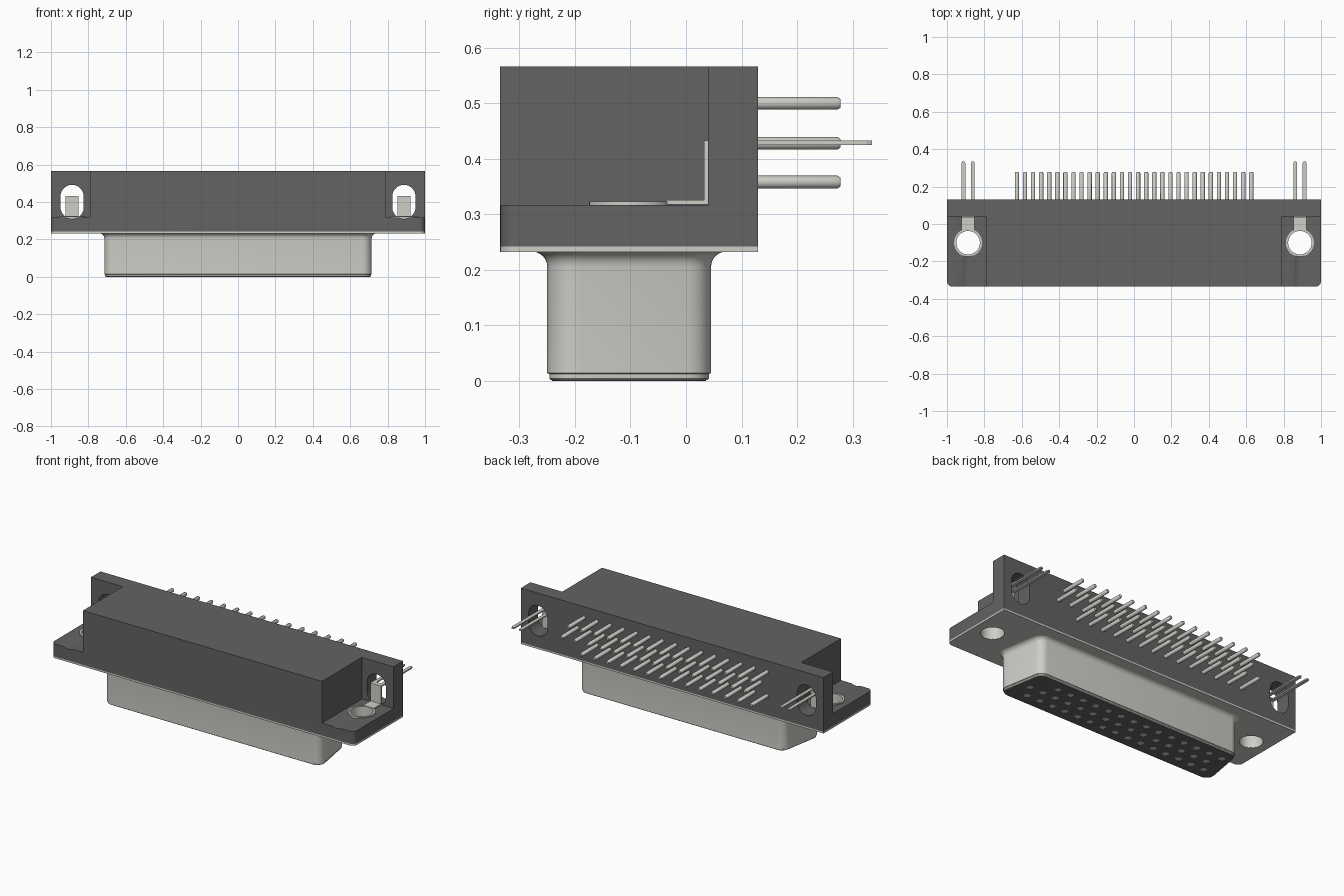
import bpy, bmesh
from math import sin, cos, pi, radians

if "Cube" in bpy.data.objects:
    bpy.data.objects.remove(bpy.data.objects["Cube"])

def material(name, c):
    m = bpy.data.materials.new(name)
    m.diffuse_color = (*c, 1)
    m.use_nodes = True
    m.node_tree.nodes["Principled BSDF"].inputs["Base Color"].default_value = m.diffuse_color
    return m

PLASTIC = material("dark_plastic", (0.125, 0.125, 0.125))
METAL = material("metal", (0.62, 0.62, 0.58))

def finish(name, bm, mat):
    bmesh.ops.recalc_face_normals(bm, faces=bm.faces)
    me = bpy.data.meshes.new(name)
    bm.to_mesh(me)
    bm.free()
    me.materials.append(mat)
    ob = bpy.data.objects.new(name, me)
    bpy.context.collection.objects.link(ob)
    return ob

def add_loft(bm, rings, closed=False):
    """Skin consecutive rings; cap the ends unless the rings form a loop."""
    vs = [[bm.verts.new(p) for p in r] for r in rings]
    n = len(vs[0])
    pairs = list(zip(vs, vs[1:])) + ([(vs[-1], vs[0])] if closed else [])
    for a, b in pairs:
        for i in range(n):
            j = (i + 1) % n
            bm.faces.new((a[i], a[j], b[j], b[i]))
    if not closed:
        bm.faces.new(vs[0])
        bm.faces.new(vs[-1])

def loft(name, rings, mat, closed=False):
    bm = bmesh.new()
    add_loft(bm, rings, closed)
    return finish(name, bm, mat)

def prism(name, pts, z0, z1, mat):
    return loft(name, [[(x, y, z) for x, y in pts] for z in (z0, z1)], mat)

def activate(ob):
    bpy.ops.object.select_all(action='DESELECT')
    bpy.context.view_layer.objects.active = ob
    ob.select_set(True)

def smooth(ob):
    activate(ob)
    bpy.ops.object.shade_smooth_by_angle(angle=radians(35))

def boolean(ob, other, op='DIFFERENCE'):
    m = ob.modifiers.new("bool", 'BOOLEAN')
    m.operation, m.solver, m.object = op, 'EXACT', other
    activate(ob)
    bpy.ops.object.modifier_apply(modifier=m.name)
    bpy.data.objects.remove(other)

def arc(cx, cy, r, a0, a1, n=6):
    return [(cx + r * cos(radians(a0 + (a1 - a0) * i / n)),
             cy + r * sin(radians(a0 + (a1 - a0) * i / n))) for i in range(n + 1)]

def circle(cx, cy, r, n=32):
    return arc(cx, cy, r, 0, 360 - 360 / n, n - 1)

def d_shape(d, z):
    """Rounded D outline of the shell, grown by d."""
    r = 0.05 + d
    pts = (arc(0.665, -0.2, r, -90, 10) + arc(0.631, -0.005, r, 10, 90)
           + arc(-0.631, -0.005, r, 90, 170) + arc(-0.665, -0.2, r, 170, 270))
    return [(x, y, z) for x, y in pts]

SX, SY = 0.887, -0.1   # screw hole position
outline = ([(1, 0.13), (-1, 0.13)] + arc(-0.97, -0.305, 0.03, 180, 270)
           + arc(0.97, -0.305, 0.03, 270, 360))

# Plastic body: base slab plus T-shaped housing with back wall
body = prism("housing", outline, 0.242, 0.317, PLASTIC)
tee = [(-1, 0.13), (-1, 0.04), (-0.79, 0.04), (-0.79, -0.335),
       (0.79, -0.335), (0.79, 0.04), (1, 0.04), (1, 0.13)]
boolean(body, prism("tee", tee, 0.29, 0.566, PLASTIC), 'UNION')

# Metal flange plate
flange = prism("flange_plate", outline, 0.232, 0.242, METAL)

# Screw holes and arched slots through body and flange
for s in (-1, 1):
    boolean(body, prism("cut", circle(s * SX, SY, 0.074), 0.2, 0.4, PLASTIC))
    boolean(flange, prism("cut", circle(s * SX, SY, 0.064), 0.2, 0.3, METAL))
    slot = arc(s * SX, 0.43, 0.062, 0, 180, 14) + arc(s * SX, 0.372, 0.062, 180, 360, 14)
    boolean(body, loft("cut", [[(x, y, z) for x, z in slot] for y in (-0.4, 0.2)], PLASTIC))
smooth(body)
smooth(flange)

# D-shaped shell: rolled lip at the mouth, straight wall, flare into the flange
profile = [(-0.014, 0.001), (-0.007, 0.001), (-0.004, 0.004), (-0.004, 0.012), (0, 0.014)]
profile += [(0.028 * (1 - cos(a)), 0.205 + 0.028 * sin(a))
            for a in [i * pi / 12 for i in range(7)]]
smooth(loft("shell", [d_shape(d, z) for d, z in profile], METAL))

# Contact layout: three staggered rows, 15 + 15 + 14
PITCH = 0.0864
def contacts():
    for row, count in enumerate((15, 15, 14)):
        for i in range(count):
            yield row, -0.626 + PITCH * i + (PITCH / 2 if row == 1 else 0)

# Insert face with socket holes, metal sockets inside, and solder pins at the back
insert = loft("insert_face", [d_shape(-0.009, 0), d_shape(-0.009, 0.02)], PLASTIC)
cut, sock, pins = bmesh.new(), bmesh.new(), bmesh.new()
for row, x in contacts():
    y = SY - 0.0025 + 0.0747 * (row - 1)
    add_loft(cut, [[(*p, z) for p in circle(x, y, 0.018, 14)] for z in (-0.01, 0.008)])
    add_loft(sock, [[(*p, z) for p in circle(x, y, 0.0175, 14)] for z in (0.002, 0.012)])
    z = (0.5, 0.428, 0.358)[row]
    add_loft(pins, [[(px, py, pz) for px, pz in circle(x, z, r, 12)]
                    for py, r in ((0.1, 0.0115), (0.273, 0.0115), (0.278, 0.008))])
boolean(insert, finish("cut", cut, PLASTIC))
smooth(finish("sockets", sock, METAL))
smooth(finish("solder_pins", pins, METAL))

# Board locks: screw bushing, bent strap and two prongs on each side
for s, side in ((-1, "left"), (1, "right")):
    cx = s * SX
    ring = [(0.063, 0.233), (0.075, 0.233), (0.075, 0.323), (0.063, 0.323)]
    smooth(loft("bushing_" + side,
                [[(*p, z) for p in circle(cx, SY, r)] for r, z in ring], METAL, True))
    strap = [(-0.036, 0.318), (0.04, 0.318), (0.04, 0.425), (0.06, 0.425),
             (0.06, 0.433), (0.032, 0.433), (0.032, 0.326), (-0.036, 0.326)]
    loft("strap_" + side,
         [[(cx + dx, y, z) for y, z in strap] for dx in (-0.035, 0.035)], METAL)
    for k in (-1, 1):
        px = cx + k * 0.025
        tip = [(px - 0.01, 0.05), (px + 0.01, 0.05), (px + 0.01, 0.325),
               (px + 0.006, 0.335), (px - 0.006, 0.335), (px - 0.01, 0.325)]
        prism("prong_" + side, tip, 0.425, 0.433, METAL)
